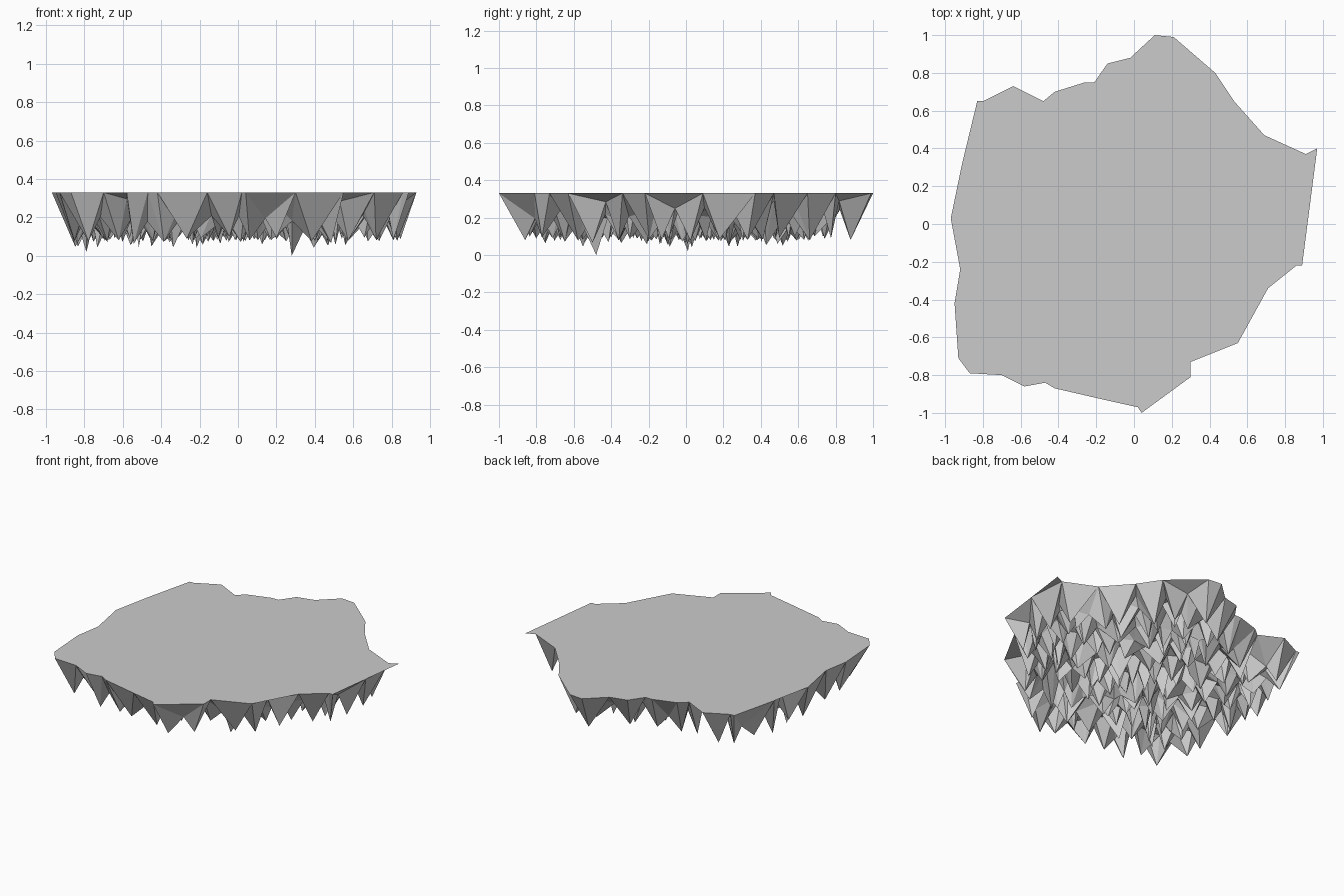
import bpy, random
from mathutils import Vector
from mathutils.geometry import delaunay_2d_cdt, intersect_point_line

if "Cube" in bpy.data.objects:
    bpy.data.objects.remove(bpy.data.objects["Cube"])

random.seed(11)
TOP = 0.33

# Plateau outline, clockwise from the back
outline = [Vector(p) for p in (
    (.11, 1), (.21, .99), (.43, .8), (.53, .65), (.69, .47), (.91, .37), (.97, .4),
    (.93, .09), (.89, -.22), (.86, -.22), (.71, -.34), (.55, -.63), (.3, -.73),
    (.3, -.81), (.04, -1), (.02, -.97), (-.16, -.93), (-.42, -.87), (-.47, -.84),
    (-.58, -.86), (-.7, -.8), (-.87, -.79), (-.93, -.71), (-.95, -.42), (-.92, -.24),
    (-.97, .03), (-.91, .32), (-.83, .65), (-.8, .65), (-.64, .73), (-.48, .65),
    (-.42, .7), (-.26, .75), (-.21, .75), (-.14, .85), (-.02, .88))]
n = len(outline)
edges = [(i, (i + 1) % n) for i in range(n)]
points = list(outline)
heights = [TOP] * n


def rim_distance(p):
    """Distance to the outline, negative outside it."""
    best, inside = 9, False
    for i, j in edges:
        a, b = outline[i], outline[j]
        t = intersect_point_line(p, a, b)[1]
        best = min(best, (p - a.lerp(b, min(1, max(0, t)))).length)
        if (a.y > p.y) != (b.y > p.y) and p.x < a.x + (p.y - a.y) * (b.x - a.x) / (b.y - a.y):
            inside = not inside
    return best if inside else -best


def add(p, z, gap):
    if all((p - q).length > gap for q in points[n:]):
        points.append(p)
        heights.append(z)


def tip():
    return random.uniform(.07, .1) if random.random() < .88 else random.uniform(.04, .07)


# Longest spikes and the spikes under the outermost corners
for x, y, z in ((.28, -.48, 0), (-.79, .01, .02), (.81, .33, .08), (.06, -.86, .08), (.14, .88, .08)):
    add(Vector((x, y)), z, .05)

# Row of spikes just inside the rim
for i, j in edges:
    a, b = outline[i], outline[j]
    d = (b - a).normalized()
    count = max(1, round((b - a).length / .19))
    for k in range(count):
        p = a.lerp(b, (k + .5) / count) + Vector((d.y, -d.x)) * random.uniform(.09, .12)
        if rim_distance(p) > .07:
            add(p, tip(), .09)

# Inner spikes
step = .12
for i in range(-9, 10):
    for j in range(-9, 10):
        p = Vector((i + random.uniform(-.5, .5), j + random.uniform(-.5, .5))) * step
        if rim_distance(p) > .12:
            add(p, tip(), .075)

# Clefts about halfway between every two neighbouring spikes
_, _, tris, org, _, _ = delaunay_2d_cdt(points, edges, [], 1, 1e-5)
pairs = set()
for f in tris:
    for a, b in zip(f, f[1:] + f[:1]):
        a, b = sorted((org[a][0], org[b][0]))
        if a >= n:
            pairs.add((a, b))
for a, b in sorted(pairs):
    p = points[a].lerp(points[b], random.uniform(.35, .65))
    if rim_distance(p) > .06:
        add(p, random.uniform(.17, .32), .015)

# Jagged underside closed by the flat plateau
v2, _, faces, origin, _, _ = delaunay_2d_cdt(points, edges, [], 1, 1e-5)
verts = [(v.x, v.y, heights[o[0]] if o else TOP) for v, o in zip(v2, origin)]
faces = [list(reversed(f)) for f in faces]
where = {o: k for k, src in enumerate(origin) for o in src}
faces.append([where[i] for i in reversed(range(n))])

mesh = bpy.data.meshes.new("rock_slab")
mesh.from_pydata(verts, [], faces)
mesh.update()
rock = bpy.data.objects.new("rock_slab", mesh)
bpy.context.collection.objects.link(rock)
